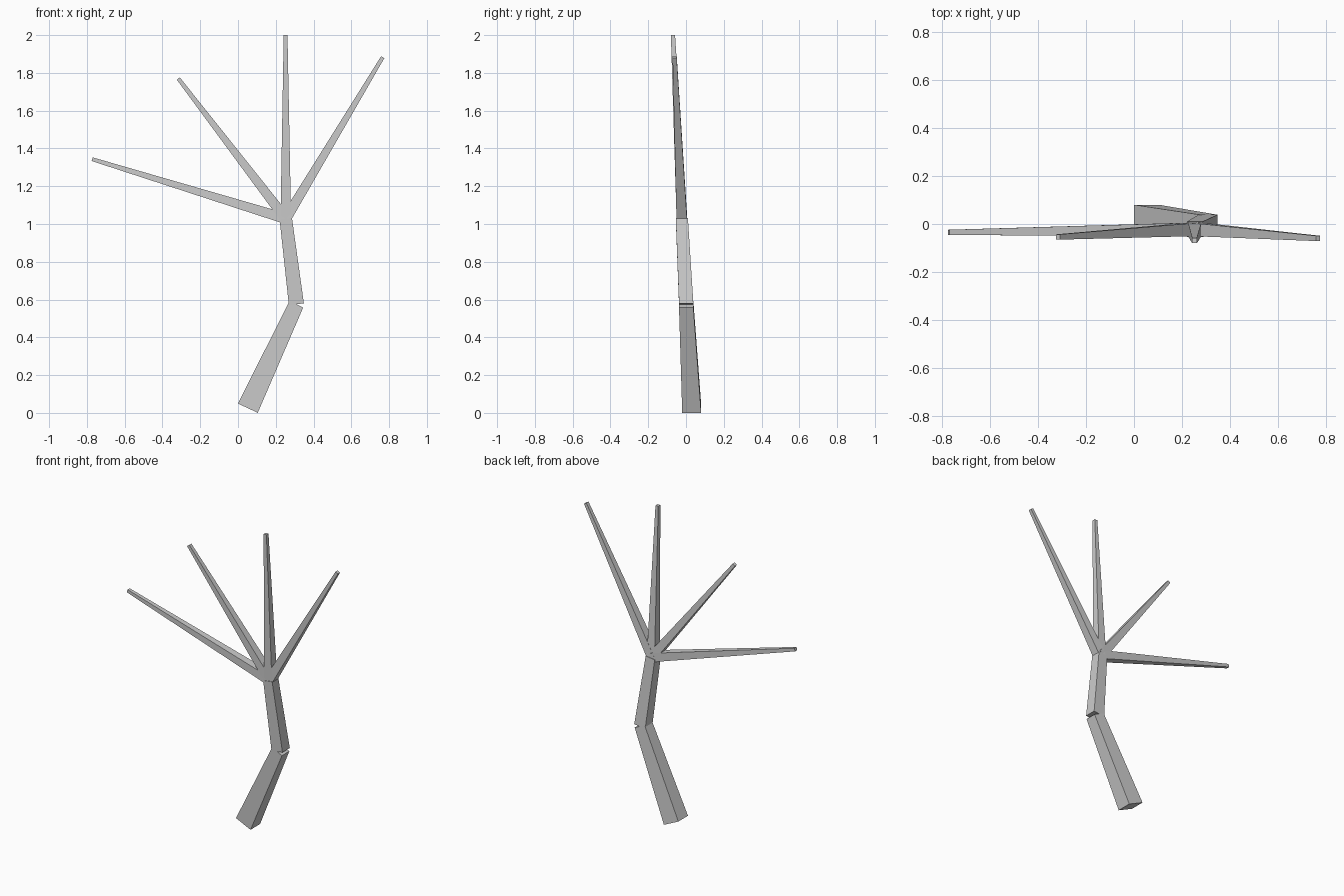
import bpy, bmesh
from mathutils import Vector

if "Cube" in bpy.data.objects:
    bpy.data.objects.remove(bpy.data.objects["Cube"])


def limb(name, start, end, r0, r1):
    """Tapered four-sided limb; each r is (half width in the xz plane, half depth along y)."""
    a, b = Vector(start), Vector(end)
    d = b - a
    side = Vector((d.z, 0, -d.x)).normalized()
    depth = Vector((0, 1, 0))
    bm = bmesh.new()
    rings = []
    for c, (w, t) in ((a, r0), (b, r1)):
        rings.append([bm.verts.new(c + side * w * sx + depth * t * sy)
                      for sx, sy in ((-1, -1), (1, -1), (1, 1), (-1, 1))])
    lo, hi = rings
    bm.faces.new(lo[::-1])
    bm.faces.new(hi)
    for i in range(4):
        j = (i + 1) % 4
        bm.faces.new((lo[i], lo[j], hi[j], hi[i]))
    bmesh.ops.recalc_face_normals(bm, faces=bm.faces)
    me = bpy.data.meshes.new(name)
    bm.to_mesh(me)
    bm.free()
    ob = bpy.data.objects.new(name, me)
    bpy.context.collection.objects.link(ob)
    return ob


# Bent trunk in two segments
elbow = (0.309, 0.001, 0.575)
crotch = (0.253, -0.022, 1.028)
limb("lower_trunk", (0.052, 0.03, 0.025), elbow, (0.058, 0.05), (0.04, 0.038))
limb("upper_trunk", elbow, crotch, (0.04, 0.038), (0.033, 0.032))

# Four bare branches fanning out from the top of the trunk
tips = [(-0.772, -0.035, 1.343), (-0.316, -0.054, 1.77),
        (0.252, -0.069, 2.0), (0.766, -0.06, 1.883)]
for i, tip in enumerate(tips):
    limb(f"branch_{i + 1}", crotch, tip, (0.028, 0.028), (0.01, 0.011))
